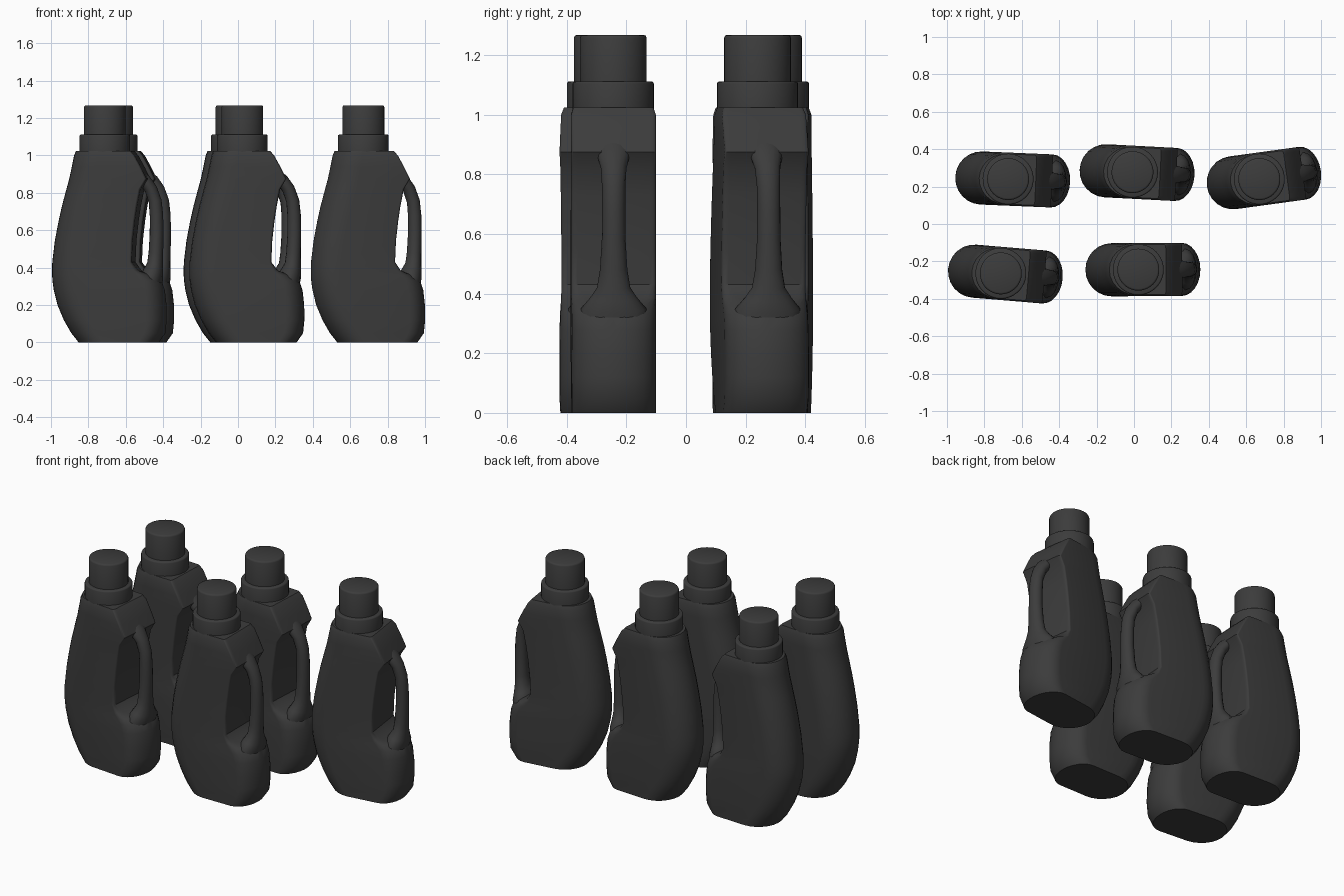
import bpy
import bmesh
import math
from math import cos, sin, pi
from mathutils import Vector

default = bpy.data.objects.get("Cube")
if default:
    bpy.data.objects.remove(default, do_unlink=True)

HALF_DEPTH = 0.142

# Single dark plastic colour
plastic = bpy.data.materials.new("charcoal_plastic")
plastic.use_nodes = True
charcoal = (0.045, 0.045, 0.045, 1)
plastic.diffuse_color = charcoal
shader = plastic.node_tree.nodes["Principled BSDF"]
shader.inputs["Base Color"].default_value = charcoal
shader.inputs["Roughness"].default_value = 0.6


def loft(name, rings, sharp_angle):
    """Skin a list of closed rings, cap both ends and return the mesh."""
    bm = bmesh.new()
    loops = [[bm.verts.new(point) for point in ring] for ring in rings]
    for lower, upper in zip(loops, loops[1:]):
        count = len(lower)
        for i in range(count):
            j = (i + 1) % count
            bm.faces.new((lower[i], lower[j], upper[j], upper[i]))
    bm.faces.new(loops[0])
    bm.faces.new(loops[-1])
    bmesh.ops.recalc_face_normals(bm, faces=bm.faces)
    mesh = bpy.data.meshes.new(name)
    bm.to_mesh(mesh)
    bm.free()
    mesh.materials.append(plastic)
    mesh.shade_smooth()
    mesh.set_sharp_from_angle(angle=math.radians(sharp_angle))
    return mesh


def body_ring(z, front, back, back_round, inset=0.0):
    """Horizontal body section: elliptical pouring end, variable handle end."""
    front_round = 0.14
    depth = HALF_DEPTH - inset
    steps = 12
    ring = []
    for i in range(steps + 1):
        a = pi / 2 + pi * i / steps
        ring.append((front + front_round * (1 + cos(a)), depth * sin(a), z))
    for i in range(steps + 1):
        a = -pi / 2 + pi * i / steps
        # A small rounding gives a flat end with crisp corners
        power = min(1.0, back_round / 0.1)
        y = math.copysign(abs(sin(a)) ** power, sin(a))
        ring.append((back - back_round * (1 - cos(a)), depth * y, z))
    return ring


# Body: height, front x, back x, rounding of the back end
body_rows = [
    (0.00, -0.14, 0.29, 0.10),
    (0.05, -0.18, 0.325, 0.10),
    (0.12, -0.22, 0.332, 0.10),
    (0.20, -0.254, 0.331, 0.10),
    (0.28, -0.274, 0.322, 0.10),
    (0.33, -0.281, 0.305, 0.10),
    (0.36, -0.283, 0.26, 0.08),
    (0.385, -0.283, 0.19, 0.03),
    (0.43, -0.282, 0.155, 0.012),
    (0.545, -0.268, 0.16, 0.012),
    (0.65, -0.248, 0.172, 0.012),
    (0.73, -0.23, 0.184, 0.012),
    (0.82, -0.206, 0.202, 0.012),
    (0.875, -0.191, 0.235, 0.012),
    (0.94, -0.177, 0.203, 0.012),
    (1.00, -0.165, 0.17, 0.012),
]
body_rings = [body_ring(*row) for row in body_rows]
body_rings.append(body_ring(1.025, -0.155, 0.148, 0.012, 0.008))
body = loft("bottle_body", body_rings, 35)

# Handle: centre x, height, half thickness, half width, from shoulder to base
handle_path = [
    (0.17, 0.91, 0.03, 0.06),
    (0.215, 0.865, 0.034, 0.055),
    (0.247, 0.82, 0.034, 0.043),
    (0.27, 0.755, 0.035, 0.039),
    (0.277, 0.68, 0.036, 0.039),
    (0.278, 0.58, 0.037, 0.04),
    (0.274, 0.48, 0.039, 0.046),
    (0.27, 0.42, 0.043, 0.056),
    (0.262, 0.385, 0.053, 0.08),
    (0.252, 0.35, 0.062, 0.11),
    (0.24, 0.29, 0.06, 0.11),
]


def handle_ring(i):
    x, z, thick, wide = handle_path[i]
    before = handle_path[max(i - 1, 0)]
    after = handle_path[min(i + 1, len(handle_path) - 1)]
    along = Vector((after[0] - before[0], 0, after[1] - before[1])).normalized()
    across = Vector((-along.z, 0, along.x))
    sides = 16
    return [Vector((x, 0, z)) + across * thick * cos(2 * pi * k / sides)
            + Vector((0, wide * sin(2 * pi * k / sides), 0)) for k in range(sides)]


handle = loft("handle", [handle_ring(i) for i in range(len(handle_path))], 60)


def disc_part(name, radius, bottom, top, bevel):
    """Round part with a softened upper rim."""
    sides = 40
    profile = [(radius, bottom), (radius, top - bevel),
               (radius - bevel * 0.3, top - bevel * 0.3), (radius - bevel, top)]
    rings = [[(r * cos(2 * pi * k / sides), r * sin(2 * pi * k / sides), z)
              for k in range(sides)] for r, z in profile]
    return loft(name, rings, 50)


collar = disc_part("collar", 0.136, 1.015, 1.112, 0.008)
cap = disc_part("cap", 0.112, 1.10, 1.268, 0.01)

# Five bottles: cap centre x, y and turn in degrees
placements = {
    "back_right": (-0.673, 0.24, -2.4),
    "back_middle": (-0.008, 0.277, -3),
    "back_left": (0.67, 0.24, 7.8),
    "front_right": (-0.712, -0.264, -4.8),
    "front_middle": (0.023, -0.244, 0.3),
}
for spot, (x, y, turn) in placements.items():
    for mesh in (body, handle, collar, cap):
        part = bpy.data.objects.new(f"{spot}_{mesh.name}", mesh)
        part.location = (x, y, 0)
        part.rotation_euler.z = math.radians(turn)
        bpy.context.collection.objects.link(part)
